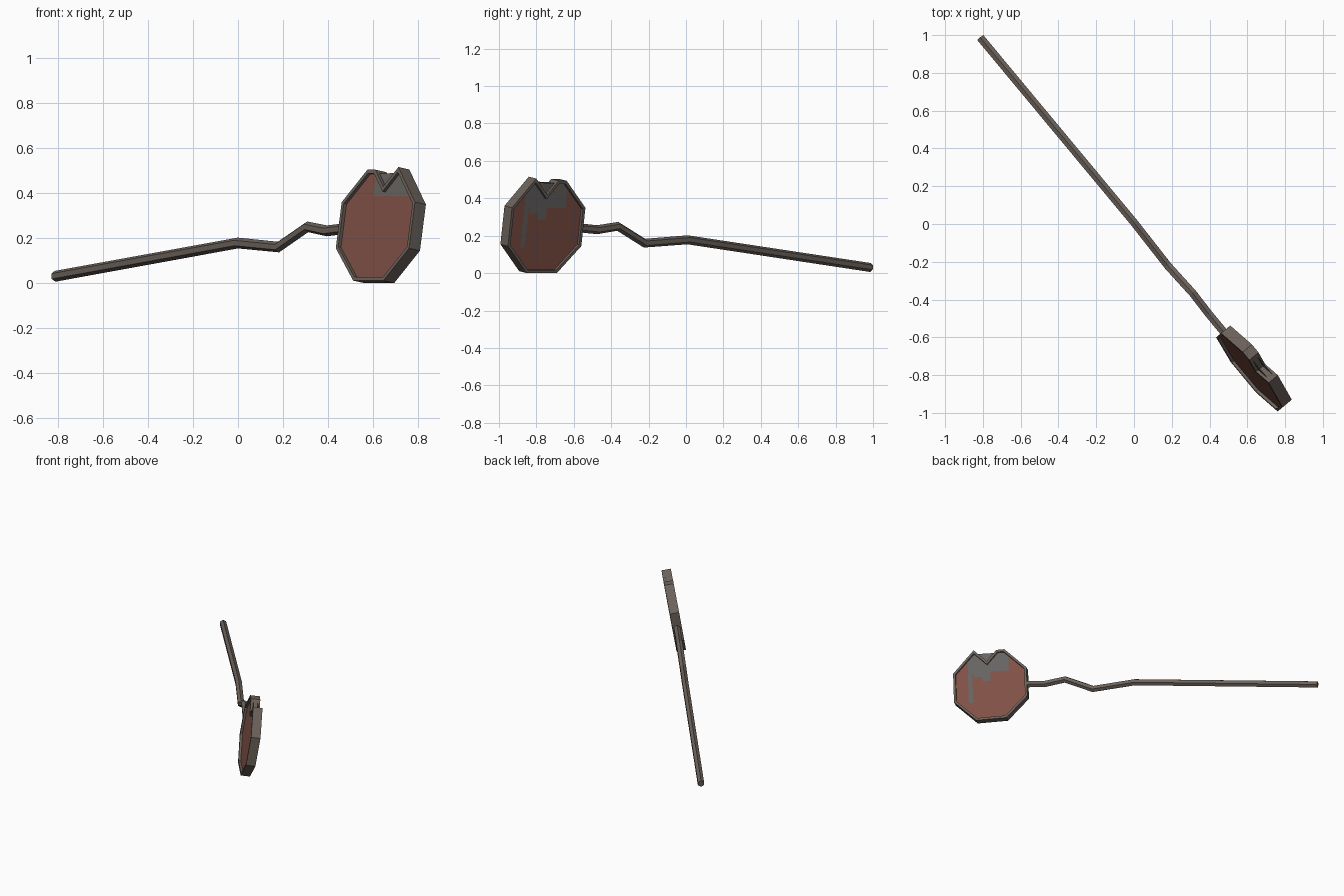
import bpy, bmesh, math
from mathutils import Vector

if "Cube" in bpy.data.objects:
    bpy.data.objects.remove(bpy.data.objects["Cube"])


def material(name, rgb):
    m = bpy.data.materials.new(name)
    m.diffuse_color = (*rgb, 1)
    m.use_nodes = True
    m.node_tree.nodes["Principled BSDF"].inputs["Base Color"].default_value = m.diffuse_color
    return m


METAL = material("weathered_brown_metal", (0.150, 0.122, 0.104))
RED = material("faded_red_paint", (0.215, 0.082, 0.062))
BARE = material("bare_grey_metal", (0.135, 0.130, 0.122))

# Shared frame: U runs along the pole, V leans up the sign, N is the sign's normal
YAW, LEAN = math.radians(-50.3), math.radians(9.5)
U = Vector((math.cos(YAW), math.sin(YAW), 0))
SIDE = Vector((-U.y, U.x, 0))
UP = Vector((0, 0, 1))
V = UP * math.cos(LEAN) + SIDE * math.sin(LEAN)
N = SIDE * math.cos(LEAN) - UP * math.sin(LEAN)
CENTRE = Vector((0.635, -0.765, 0.252))


def place(u, v, n):
    return CENTRE + U * u + V * v + N * n


def finish(bm, name, mats):
    bmesh.ops.recalc_face_normals(bm, faces=bm.faces)
    me = bpy.data.meshes.new(name)
    bm.to_mesh(me)
    bm.free()
    for m in mats:
        me.materials.append(m)
    ob = bpy.data.objects.new(name, me)
    bpy.context.collection.objects.link(ob)
    return ob


def bridge(bm, a, b):
    k = len(a)
    for i in range(k):
        bm.faces.new((a[i], a[(i + 1) % k], b[(i + 1) % k], b[i]))


def inset(poly, d):
    """Mitred inset of a counter-clockwise outline."""
    out = []
    for i, p in enumerate(poly):
        e1 = (p - poly[i - 1]).normalized()
        e2 = (poly[(i + 1) % len(poly)] - p).normalized()
        n1, n2 = Vector((-e1.y, e1.x)), Vector((-e2.y, e2.x))
        out.append(p + (n1 + n2) * d / (1 + n1.dot(n2)))
    return out


# Octagon outline with a torn notch in the top edge
outline = [Vector(p) for p in (
    (-0.105, -0.25), (0.105, -0.25), (0.255, -0.104), (0.255, 0.104),
    (0.108, 0.262), (0.02, 0.175), (-0.05, 0.25), (-0.105, 0.25),
    (-0.255, 0.104), (-0.255, -0.104))]
inner = inset(outline, 0.016)

# Raised rim around the sign
HALF = 0.032
bm = bmesh.new()
loops = [[bm.verts.new(place(p.x, p.y, n)) for p in poly]
         for poly, n in ((outline, -HALF), (outline, HALF), (inner, HALF), (inner, -HALF))]
for i in range(4):
    bridge(bm, loops[i], loops[(i + 1) % 4])
finish(bm, "sign_rim", [METAL])


# Worn paint areas on each side of the sign, in sign coordinates
def worn_back(u, v):
    return ((v > 0.10 and -0.13 < u < 0.155) or (v > 0.07 and 0.0 < u < 0.115)
            or (v > 0.035 and 0.0 < u < 0.055) or (v > -0.115 and 0.125 < u < 0.155))


def worn_front(u, v):
    return v > 0.135 and u > -0.06


# Recessed painted panels, cut along lines so that worn areas get their own faces
def panel(name, n, worn, u_cuts, v_cuts):
    bm = bmesh.new()
    bm.faces.new([bm.verts.new((p.x, p.y, 0)) for p in inner])
    bmesh.ops.triangulate(bm, faces=bm.faces)
    for axis, cuts in ((Vector((1, 0, 0)), u_cuts), (Vector((0, 1, 0)), v_cuts)):
        for c in cuts:
            bmesh.ops.bisect_plane(bm, geom=bm.verts[:] + bm.edges[:] + bm.faces[:],
                                   plane_co=axis * c, plane_no=axis)
    for f in bm.faces:
        c = f.calc_center_median()
        f.material_index = 1 if worn(c.x, c.y) else 0
    for v in bm.verts:
        v.co = place(v.co.x, v.co.y, n)
    want = N if n > 0 else -N
    bm.normal_update()
    ob_faces = [f for f in bm.faces if f.normal.dot(want) < 0]
    bmesh.ops.reverse_faces(bm, faces=ob_faces)
    me = bpy.data.meshes.new(name)
    bm.to_mesh(me)
    bm.free()
    me.materials.append(RED)
    me.materials.append(BARE)
    bpy.context.collection.objects.link(bpy.data.objects.new(name, me))


panel("sign_panel_back", 0.016, worn_back,
      (-0.13, 0.0, 0.055, 0.115, 0.125, 0.155), (-0.115, 0.035, 0.07, 0.10))
panel("sign_panel_front", -0.016, worn_front, (-0.06,), (0.135,))

# Bent pole: six-sided tube swept along the crooked path
path = [Vector(p) for p in (
    (-0.813, 0.986, 0.030), (0.0, 0.008, 0.178), (0.18, -0.222, 0.160),
    (0.31, -0.365, 0.250), (0.395, -0.475, 0.232), (0.482, -0.580, 0.243))]
RADIUS, SIDES = 0.024, 6
bm = bmesh.new()
rings = []
for i, p in enumerate(path):
    before = (p - path[i - 1]).normalized() if i else Vector()
    after = (path[i + 1] - p).normalized() if i < len(path) - 1 else Vector()
    t = (before + after).normalized()
    side = (SIDE - t * SIDE.dot(t)).normalized()
    up = t.cross(side)
    ring = []
    for k in range(SIDES):
        a = math.tau * k / SIDES + math.pi / 2
        ring.append(bm.verts.new(p + (side * math.cos(a) + up * math.sin(a)) * RADIUS))
    rings.append(ring)
for a, b in zip(rings, rings[1:]):
    bridge(bm, a, b)
bm.faces.new(rings[0])
bm.faces.new(rings[-1])
finish(bm, "bent_pole", [METAL])
